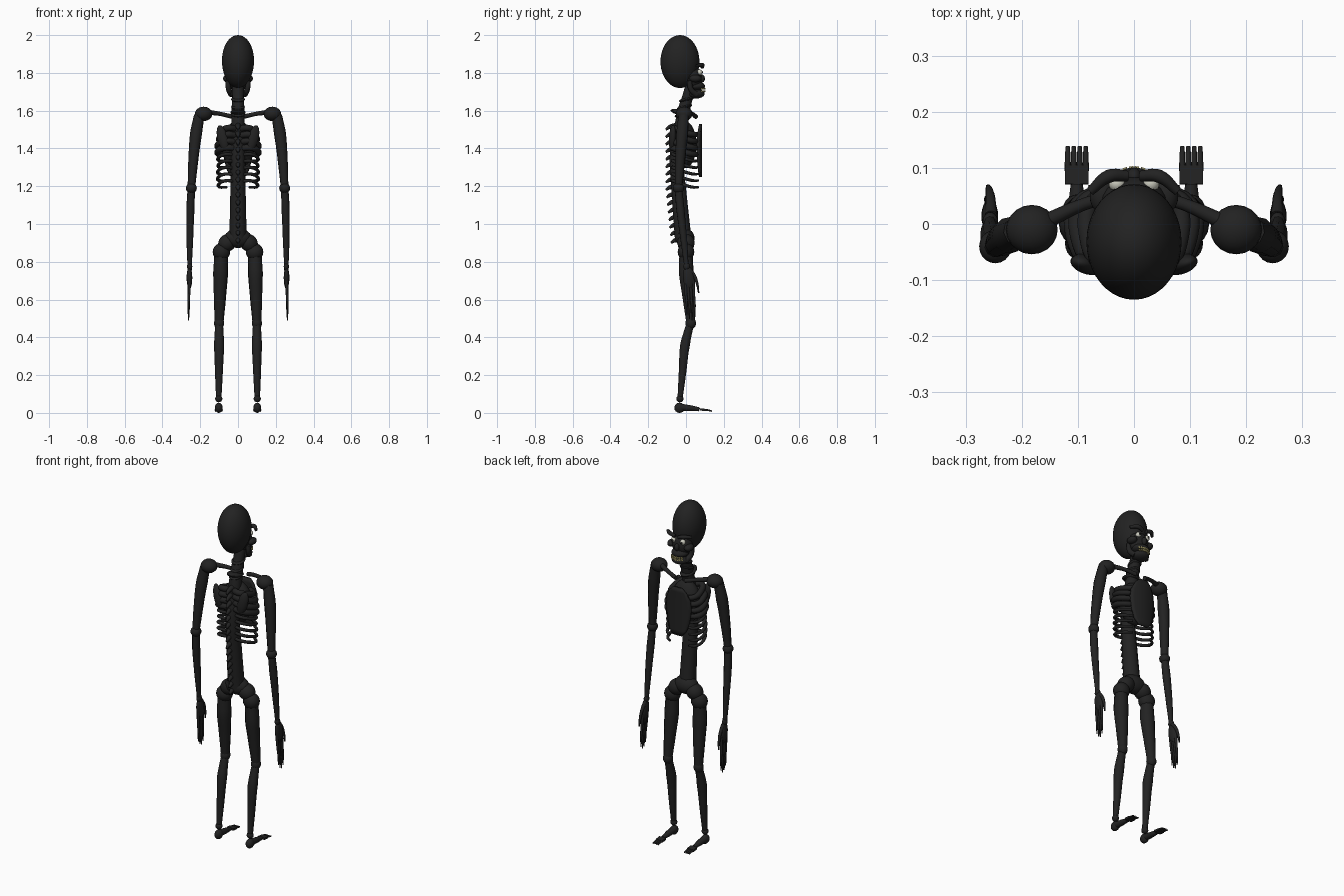
import bpy, bmesh, math
from mathutils import Matrix, Vector, Euler

cube = bpy.data.objects.get("Cube")
if cube:
    bpy.data.objects.remove(cube, do_unlink=True)


def material(name, color):
    m = bpy.data.materials.new(name)
    m.use_nodes = True
    m.diffuse_color = (*color, 1)
    m.node_tree.nodes["Principled BSDF"].inputs["Base Color"].default_value = (*color, 1)
    return m


BONE = material("charcoal bone", (0.016, 0.016, 0.016))
EYE = material("eye white", (0.6, 0.6, 0.52))
TOOTH = material("tooth yellow", (0.45, 0.4, 0.16))


def finish(name, mesh, mat, mirror):
    mesh.shade_smooth()
    mesh.set_sharp_from_angle(angle=math.radians(40))
    mesh.materials.clear()
    mesh.materials.append(mat)
    ob = bpy.data.objects.new(name, mesh)
    bpy.context.collection.objects.link(ob)
    if mirror:
        ob.modifiers.new("Mirror", 'MIRROR')
    return ob


def solid(name, bm, loc, size, rot, mat, mirror):
    """Place a unit primitive and bake its transform into the mesh."""
    bm.transform(Matrix.LocRotScale(Vector(loc), Euler([math.radians(a) for a in rot]), Vector(size)))
    mesh = bpy.data.meshes.new(name)
    bm.to_mesh(mesh)
    bm.free()
    return finish(name, mesh, mat, mirror)


def ball(name, loc, size, rot=(0, 0, 0), mat=BONE, mirror=False, seg=20):
    bm = bmesh.new()
    bmesh.ops.create_uvsphere(bm, u_segments=seg, v_segments=seg // 2 + 2, radius=1)
    size = size if isinstance(size, tuple) else (size,) * 3
    return solid(name, bm, loc, size, rot, mat, mirror)


def box(name, loc, size, rot=(0, 0, 0), mat=BONE, mirror=False):
    bm = bmesh.new()
    bmesh.ops.create_cube(bm, size=1)
    return solid(name, bm, loc, size, rot, mat, mirror)


def tube(name, pts, radii, mat=BONE, mirror=False):
    """Tapered round tube through the points."""
    cu = bpy.data.curves.new(name + " path", 'CURVE')
    cu.dimensions = '3D'
    cu.bevel_depth = 1
    cu.bevel_resolution = 3
    cu.resolution_u = 5
    cu.use_fill_caps = True
    sp = cu.splines.new('BEZIER')
    sp.bezier_points.add(len(pts) - 1)
    for i, (bp, p) in enumerate(zip(sp.bezier_points, pts)):
        bp.co = p
        bp.handle_left_type = bp.handle_right_type = 'AUTO'
        bp.radius = radii[i] if isinstance(radii, (list, tuple)) else radii
    tmp = bpy.data.objects.new("tmp", cu)
    bpy.context.collection.objects.link(tmp)
    bpy.context.view_layer.update()
    mesh = bpy.data.meshes.new_from_object(tmp.evaluated_get(bpy.context.evaluated_depsgraph_get()))
    bpy.data.objects.remove(tmp)
    bpy.data.curves.remove(cu)
    return finish(name, mesh, mat, mirror)


# Skull: egg-shaped cranium that narrows downwards
cranium = ball("cranium", (0, -0.032, 1.86), (0.085, 0.103, 0.14), seg=40)
for v in cranium.data.vertices:
    v.co.x *= 1 + 0.25 * (v.co.z - 1.87)
ball("upper_face", (0, 0.035, 1.775), (0.06, 0.05, 0.065))
ball("cheekbones", (0.055, 0.05, 1.77), (0.024, 0.032, 0.02), mirror=True)
tube("brows", [(0.012, 0.086, 1.832), (0.045, 0.085, 1.842), (0.078, 0.058, 1.838)],
     [0.01, 0.012, 0.008], mirror=True)
ball("eyes", (0.03, 0.072, 1.803), 0.015, mat=EYE, mirror=True)
ball("pupils", (0.03, 0.083, 1.803), 0.007, mirror=True)
ball("nose", (0, 0.084, 1.77), (0.014, 0.016, 0.022))
ball("upper_jaw", (0, 0.055, 1.73), (0.048, 0.046, 0.024))
ball("lower_jaw", (0, 0.053, 1.69), (0.048, 0.046, 0.026))
tube("jaw_hinges", [(0.055, 0.02, 1.76), (0.05, 0.025, 1.715), (0.035, 0.055, 1.685)],
     [0.012, 0.014, 0.016], mirror=True)
for row, z in (("upper", 1.716), ("lower", 1.703)):
    for i in range(4):
        a = math.radians(6 + 13 * i)
        box(row + "_tooth", (0.047 * math.sin(a), 0.053 + 0.046 * math.cos(a), z),
            (0.008, 0.008, 0.008), (0, 0, -math.degrees(a)), TOOTH, True)

# Neck and backbone
tube("neck", [(0, 0.03, 1.74), (0, 0.008, 1.67), (0, -0.012, 1.6), (0, -0.03, 1.5)],
     [0.032, 0.03, 0.034, 0.036])
for i in range(3):
    ball("neck_vertebra", (0, 0.004 - 0.012 * i, 1.66 - 0.04 * i), (0.037, 0.042, 0.012), (15, 0, 0))
ball("collar_vertebra", (0, -0.025, 1.59), (0.04, 0.058, 0.016), (-12, 0, 0))
tube("backbone", [(0, -0.035, 1.52), (0, -0.05, 1.35), (0, -0.035, 1.15), (0, -0.015, 0.92)],
     [0.03, 0.038, 0.041, 0.046])
for i in range(16):
    z = 1.52 - 0.04 * i
    y = -0.06 if i < 9 else -0.06 + 0.004 * (i - 8)
    tube("spine_process", [(0, y + 0.01, z), (0, y - 0.025, z - 0.006), (0, y - 0.047, z - 0.02)],
         [0.017, 0.012, 0.006])

# Rib cage: solid upper core, curved ribs and breastplate
ball("chest_core", (0, -0.005, 1.42), (0.088, 0.06, 0.125), seg=28)
for i in range(9):
    z = 1.505 - 0.035 * i
    w = (0.082, 0.098, 0.106, 0.106, 0.104, 0.103, 0.106, 0.106, 0.102)[i]
    r = 0.017 if i < 4 else 0.009
    tip = 0.035 if i < 6 else 0.06
    tube("rib", [(0.015, -0.055, z), (w * 0.65, -0.07, z + 0.004), (w, -0.02, z - 0.015),
                 (w * 0.93, 0.035, z - 0.03), (tip, 0.064, z - 0.03)],
         [r, r, r, r * 0.9, r * 0.7], mirror=True)

# Breastplate lofted from half widths, bowed forward
bm = bmesh.new()
rows = []
for z, w in ((1.53, 0.025), (1.505, 0.052), (1.46, 0.074), (1.41, 0.08), (1.34, 0.072),
             (1.28, 0.055), (1.25, 0.03)):
    rows.append([bm.verts.new((w * t / 4, 0.078 - 2.5 * (w * t / 4) ** 2, z)) for t in range(-4, 5)])
for a, b in zip(rows, rows[1:]):
    for j in range(8):
        bm.faces.new((a[j], b[j], b[j + 1], a[j + 1]))
bmesh.ops.recalc_face_normals(bm, faces=bm.faces)
plate = solid("breastplate", bm, (0, 0, 0), (1, 1, 1), (0, 0, 0), BONE, False)
thick = plate.modifiers.new("Solidify", 'SOLIDIFY')
thick.thickness = 0.014
thick.offset = 0

# Shoulder girdle
ball("shoulder_blades", (0.082, -0.072, 1.455), (0.028, 0.018, 0.07), (0, 14, 15), mirror=True)
tube("collarbones", [(0.16, 0.003, 1.592), (0.09, 0.035, 1.582), (0.03, 0.052, 1.568)],
     [0.014, 0.011, 0.012], mirror=True)
ball("shoulders", (0.182, -0.01, 1.583), (0.046, 0.044, 0.038), mirror=True)

# Arms
tube("upper_arms", [(0.205, -0.012, 1.575), (0.222, -0.02, 1.48), (0.238, -0.032, 1.32), (0.247, -0.04, 1.19)],
     [0.028, 0.032, 0.026, 0.02], mirror=True)
ball("elbows", (0.247, -0.04, 1.19), (0.029, 0.03, 0.028), mirror=True)
tube("forearms", [(0.247, -0.04, 1.19), (0.252, -0.03, 1.08), (0.255, -0.012, 0.92), (0.256, 0.002, 0.78)],
     [0.02, 0.022, 0.018, 0.012], mirror=True)
ball("wrists", (0.256, 0.003, 0.775), (0.014, 0.018, 0.02), mirror=True)
ball("palms", (0.257, 0.014, 0.715), (0.015, 0.03, 0.06), (8, 0, 0), mirror=True)
for i in range(4):
    y = -0.004 + 0.014 * i
    drop = (0.03, 0.008, 0, 0.015)[i]
    tube("finger", [(0.257, y, 0.7), (0.26, y + 0.004, 0.62), (0.261, y + 0.008, 0.555 + drop),
                    (0.262, y + 0.008, 0.49 + drop)], [0.009, 0.007, 0.006, 0.003], mirror=True)
tube("thumbs", [(0.255, 0.015, 0.765), (0.256, 0.045, 0.725), (0.258, 0.06, 0.68), (0.26, 0.067, 0.635)],
     [0.011, 0.009, 0.007, 0.004], mirror=True)

# Pelvis and legs
ball("pelvis", (0, -0.005, 0.925), (0.072, 0.05, 0.052))
ball("pelvis_wings", (0.057, 0, 0.9), (0.05, 0.046, 0.045), (0, 40, 0), mirror=True)
ball("hips", (0.088, 0, 0.852), (0.046, 0.044, 0.046), mirror=True)
tube("thighs", [(0.09, 0, 0.83), (0.092, 0.002, 0.74), (0.096, 0.015, 0.6), (0.1, 0.025, 0.48)],
     [0.036, 0.04, 0.032, 0.024], mirror=True)
ball("knees", (0.1, 0.025, 0.475), (0.027, 0.028, 0.032), mirror=True)
tube("shins", [(0.1, 0.022, 0.47), (0.1, -0.005, 0.36), (0.101, -0.018, 0.22), (0.102, -0.032, 0.07)],
     [0.021, 0.027, 0.021, 0.014], mirror=True)

# Feet
ball("ankles", (0.102, -0.032, 0.075), 0.019, mirror=True)
ball("heels", (0.102, -0.034, 0.027), (0.021, 0.028, 0.027), mirror=True)
tube("insteps", [(0.102, -0.03, 0.03), (0.102, 0.02, 0.025), (0.102, 0.07, 0.019)],
     [0.02, 0.017, 0.011], mirror=True)
box("foot_plates", (0.102, 0.088, 0.017), (0.042, 0.034, 0.012), (-6, 0, 0), mirror=True)
for i in range(4):
    x = 0.086 + 0.0107 * i
    tube("toe", [(x, 0.095, 0.016), (x, 0.118, 0.014), (x, 0.138, 0.009)],
         [0.006, 0.005, 0.004], mirror=True)
